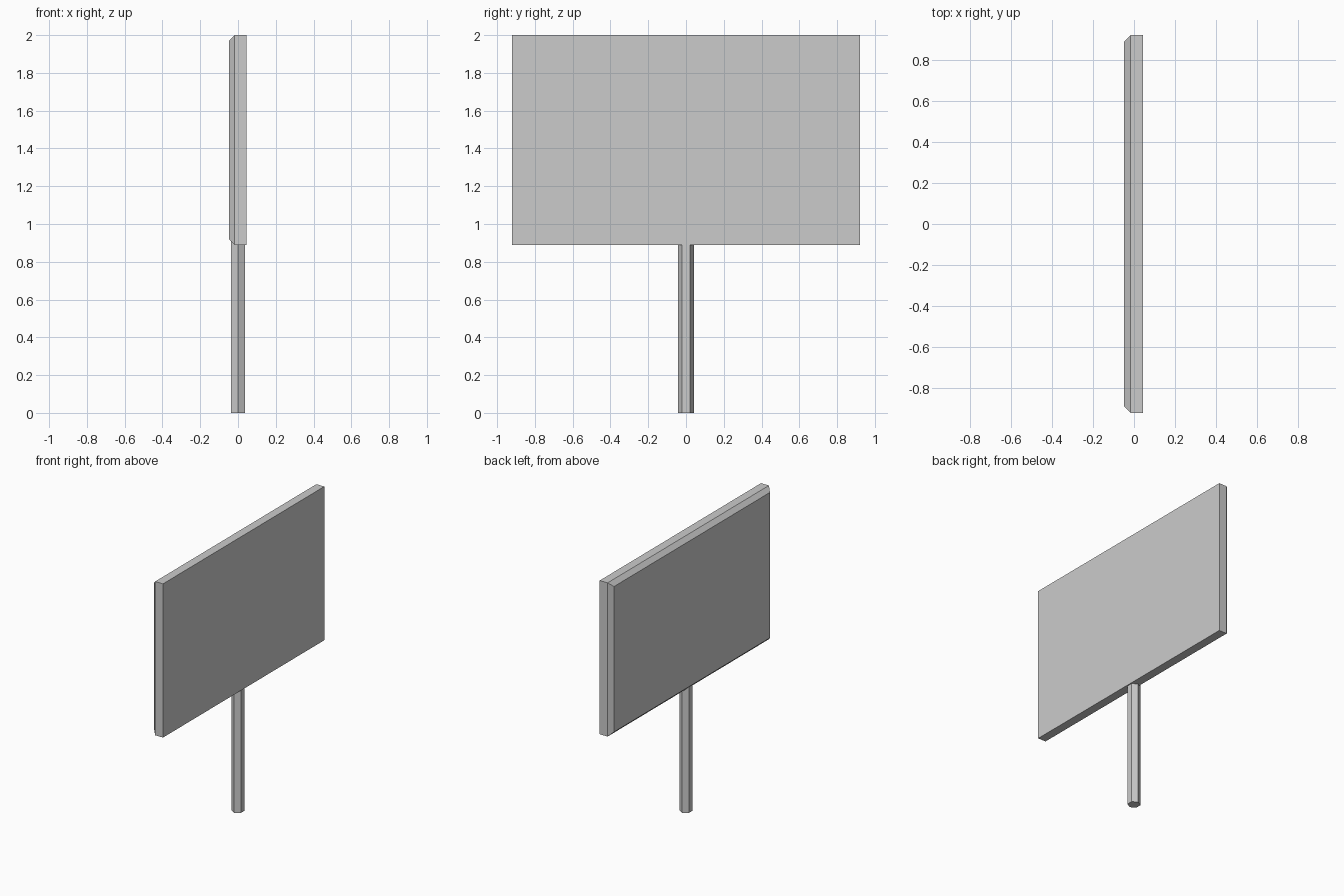
import bpy, bmesh
from math import pi
from mathutils import Matrix

if "Cube" in bpy.data.objects:
    bpy.data.objects.remove(bpy.data.objects["Cube"])


def make_object(name, bm):
    bmesh.ops.recalc_face_normals(bm, faces=bm.faces[:])
    mesh = bpy.data.meshes.new(name)
    bm.to_mesh(mesh)
    bm.free()
    obj = bpy.data.objects.new(name, mesh)
    bpy.context.collection.objects.link(obj)
    return obj


# Sign panel: rectangular loops along x, chamfered on the -x face
HALF_Y, Z_LOW, Z_HIGH, CHAMFER = 0.92, 0.89, 2.0, 0.03
bm = bmesh.new()
loops = []
for x, inset in ((-0.048, CHAMFER), (-0.018, 0), (0.045, 0)):
    y, lo, hi = HALF_Y - inset, Z_LOW + inset, Z_HIGH - inset
    loops.append([bm.verts.new((x, *p)) for p in ((-y, lo), (y, lo), (y, hi), (-y, hi))])
for a, b in zip(loops, loops[1:]):
    for i in range(4):
        j = (i + 1) % 4
        bm.faces.new((a[i], a[j], b[j], b[i]))
bm.faces.new(loops[0])
bm.faces.new(loops[-1])
make_object("sign_panel", bm)

# Hexagonal post with corners facing front and back, seated in the panel
POST_TOP = 0.91
bm = bmesh.new()
bmesh.ops.create_cone(
    bm, cap_ends=True, segments=6, radius1=0.043, radius2=0.043, depth=POST_TOP,
    matrix=Matrix.Translation((0, 0, POST_TOP / 2)))
# Turn the corners onto the y axis if they start on x
if max(v.co.y for v in bm.verts) < 0.042:
    bmesh.ops.rotate(bm, verts=bm.verts[:], matrix=Matrix.Rotation(pi / 6, 3, 'Z'))
make_object("post", bm)
